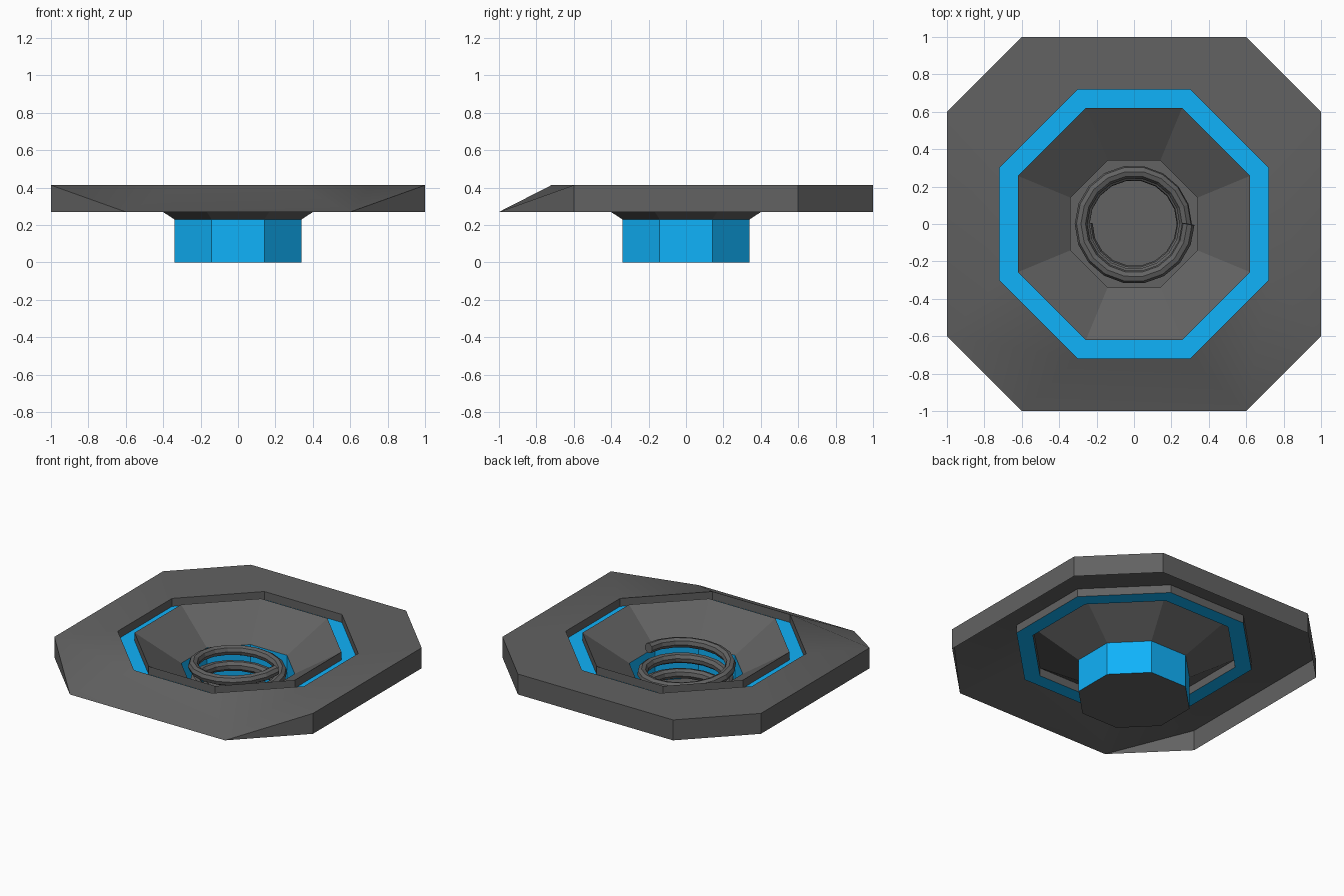
import bpy, bmesh, math

if "Cube" in bpy.data.objects:
    bpy.data.objects.remove(bpy.data.objects["Cube"])


def material(name, color):
    m = bpy.data.materials.new(name)
    m.diffuse_color = color
    m.use_nodes = True
    m.node_tree.nodes["Principled BSDF"].inputs["Base Color"].default_value = m.diffuse_color
    return m


blue = material("blue", (0.005, 0.445, 0.95, 1))
dark = material("dark_grey", (0.122, 0.122, 0.122, 1))


def octagon(h, c, z):
    """Eight corners, counter-clockwise: h = half width, c = half side length."""
    pts = [(h, -c), (h, c), (c, h), (-c, h), (-h, c), (-h, -c), (-c, -h), (c, -h)]
    return [(x, y, z) for x, y in pts]


def loft(name, loops, mat=dark, cap=False):
    """Skin a chain of octagon loops; optionally close the first loop."""
    bm = bmesh.new()
    rings = [[bm.verts.new(p) for p in loop] for loop in loops]
    for a, b in zip(rings, rings[1:]):
        for i in range(8):
            j = (i + 1) % 8
            bm.faces.new((a[i], a[j], b[j], b[i]))
    if cap:
        bm.faces.new(rings[0][::-1])
    bmesh.ops.remove_doubles(bm, verts=bm.verts[:], dist=1e-4)
    mesh = bpy.data.meshes.new(name)
    bm.to_mesh(mesh)
    bm.free()
    mesh.materials.append(mat)
    ob = bpy.data.objects.new(name, mesh)
    bpy.context.collection.objects.link(ob)
    return ob


LOW, HIGH, GROOVE, NECK = 0.27, 0.413, 0.357, 0.23

# outer frame: open underneath, front edge sloping softly down to the lower rim
rim_top = [(x, y, LOW if y < -0.99 else HIGH) for x, y, z in octagon(1, 0.6, HIGH)]
frame = loft("outer_frame", [octagon(1, 0.6, LOW), rim_top,
                             octagon(0.72, 0.3, HIGH), octagon(0.72, 0.3, GROOVE)])
bpy.context.view_layer.objects.active = frame
frame.select_set(True)
bpy.ops.object.shade_smooth_by_angle(angle=math.radians(30))
frame.select_set(False)

# blue trim at the bottom of the groove
loft("groove_trim", [octagon(0.72, 0.3, GROOVE), octagon(0.62, 0.257, GROOVE)], blue)

# funnel with its short outer wall
loft("funnel", [octagon(0.62, 0.257, GROOVE), octagon(0.62, 0.257, HIGH),
                octagon(0.34, 0.141, NECK)])

# blue cup wall and grey floor
loft("cup_wall", [octagon(0.34, 0.141, 0), octagon(0.34, 0.141, NECK)], blue)
loft("cup_floor", [octagon(0.34, 0.141, 0)], cap=True)

# spring coil, widening slightly as it rises
TURNS, PER_TURN, TUBE = 2.5, 18, 0.034
n = int(TURNS * PER_TURN)
curve = bpy.data.curves.new("spring", "CURVE")
curve.dimensions = "3D"
curve.bevel_depth = TUBE
curve.bevel_resolution = 2
curve.use_fill_caps = True
curve.materials.append(dark)
path = curve.splines.new("POLY")
path.points.add(n)
for i, p in enumerate(path.points):
    t = i / n
    a = math.pi + t * TURNS * math.tau
    r = 0.255 + 0.035 * t
    p.co = (r * math.cos(a), r * math.sin(a), 0.04 + 0.255 * t, 1)
path.use_smooth = False
bpy.context.collection.objects.link(bpy.data.objects.new("spring", curve))
